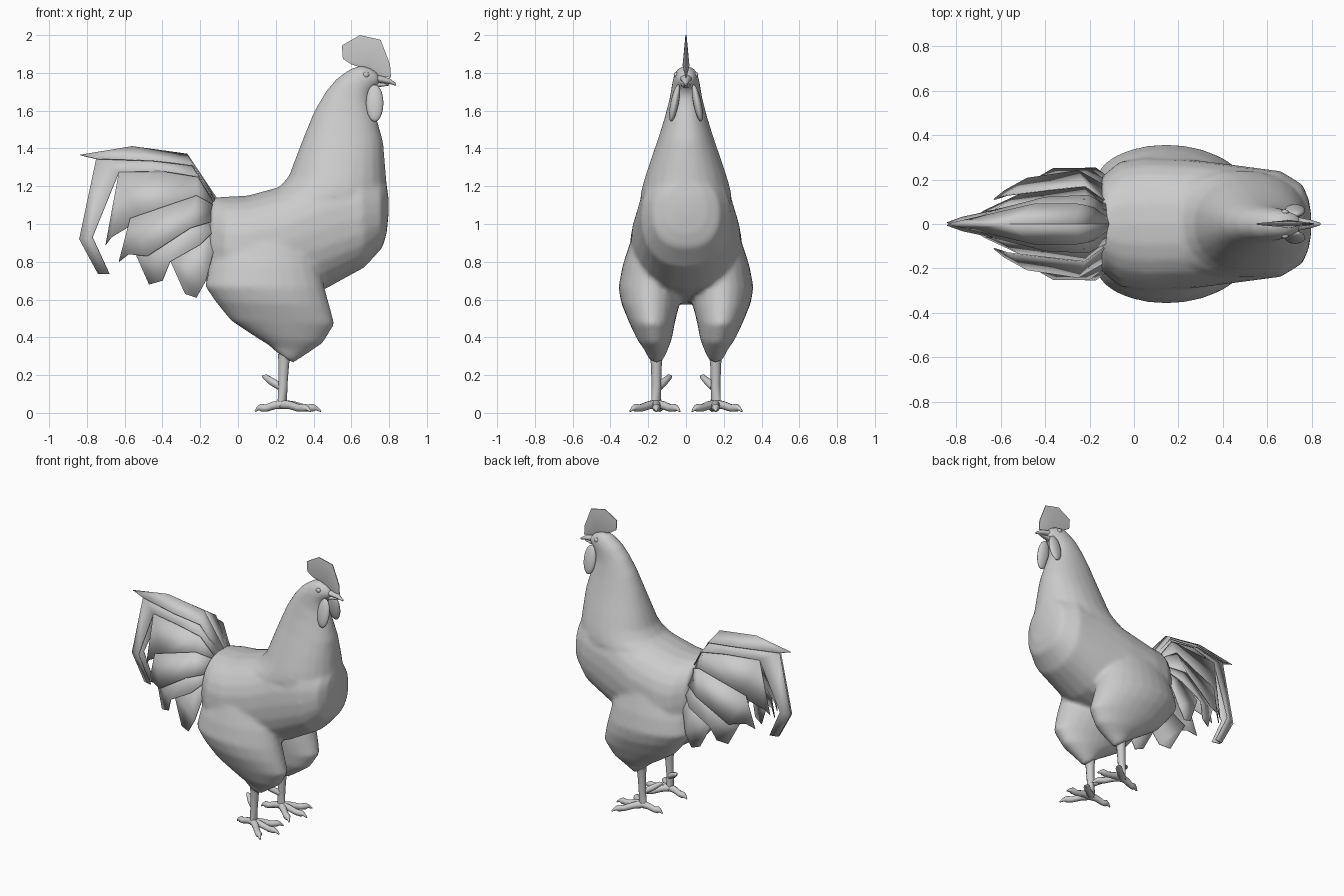
import bpy, bmesh, math
from mathutils import Vector


def make(name, verts, faces, mirror=False, thick=0, angle=50):
    me = bpy.data.meshes.new(name)
    bm = bmesh.new()
    vs = [bm.verts.new(v) for v in verts]
    for f in faces:
        bm.faces.new([vs[i] for i in f])
    bmesh.ops.recalc_face_normals(bm, faces=bm.faces)
    bm.to_mesh(me)
    bm.free()
    ob = bpy.data.objects.new(name, me)
    bpy.context.collection.objects.link(ob)
    bpy.ops.object.select_all(action='DESELECT')
    ob.select_set(True)
    bpy.context.view_layer.objects.active = ob
    bpy.ops.object.shade_smooth_by_angle(angle=math.radians(angle))
    if thick:
        m = ob.modifiers.new("Solidify", 'SOLIDIFY')
        m.thickness = thick
        m.offset = 0
    if mirror:
        m = ob.modifiers.new("Mirror", 'MIRROR')
        m.use_axis = (False, True, False)
        m.use_mirror_merge = False
    return ob


def skin(name, rings, **kw):
    n = len(rings[0])
    faces = [list(range(n)), list(range((len(rings) - 1) * n, len(rings) * n))]
    for r in range(len(rings) - 1):
        for i in range(n):
            j = (i + 1) % n
            faces.append([r * n + i, r * n + j, r * n + n + j, r * n + n + i])
    return make(name, [p for r in rings for p in r], faces, **kw)


def loft(name, rows, n=24, power=2.0, **kw):
    """rows: (x1, z1, x2, z2, half width[, centre y]); ring spans both points."""
    def sp(v):
        return math.copysign(abs(v) ** (2 / power), v)
    rings = []
    for row in rows:
        x1, z1, x2, z2, w = row[:5]
        cy = row[5] if len(row) > 5 else 0
        a, b = Vector((x1, cy, z1)), Vector((x2, cy, z2))
        rings.append([(a + b) / 2 + (a - b) / 2 * sp(math.cos(t)) + Vector((0, w * sp(math.sin(t)), 0))
                      for t in (2 * math.pi * i / n for i in range(n))])
    return skin(name, rings, **kw)


def tube(name, pts, n=10, **kw):
    """pts: (x, y, z, radius)"""
    P = [Vector(p[:3]) for p in pts]
    rings = []
    for i, p in enumerate(P):
        d = P[min(i + 1, len(P) - 1)] - P[max(i - 1, 0)]
        q = d.to_track_quat('Z', 'Y')
        rings.append([p + q @ Vector((math.cos(t), math.sin(t), 0)) * pts[i][3]
                      for t in (2 * math.pi * k / n for k in range(n))])
    return skin(name, rings, mirror=True, **kw)


def feather(name, a, b):
    """Strip between two edge polylines, mirrored to the other side."""
    n = len(a)
    make(name, a + b, [[i, i + 1, n + i + 1, n + i] for i in range(n - 1)],
         mirror=True, thick=0.006, angle=30)


def ball(name, loc, size, rot=0):
    bm = bmesh.new()
    bmesh.ops.create_uvsphere(bm, u_segments=16, v_segments=10, radius=1)
    c, s = math.cos(rot), math.sin(rot)
    verts = []
    for v in bm.verts:
        x, y, z = (v.co[i] * size[i] for i in range(3))
        verts.append((x + loc[0], c * y - s * z + loc[1], s * y + c * z + loc[2]))
    faces = [[v.index for v in f.verts] for f in bm.faces]
    bm.free()
    make(name, verts, faces, mirror=True)


# Body, neck with head, and thighs, fused into one smooth skin
body = loft("body", [
    (.797, 1.14, .797, 1.05, .04), (.785, 1.22, .787, .95, .11), (.75, 1.25, .765, .875, .178),
    (.65, 1.30, .67, .77, .238), (.45, 1.30, .46, .655, .265), (.27, 1.21, .25, .60, .29),
    (.05, 1.15, .05, .57, .30), (-.06, 1.145, -.07, .58, .28), (-.135, 1.14, -.16, .66, .21),
    (-.155, 1.05, -.185, .76, .1)], power=2.3)
thighs = loft("thighs", [
    (0, 1.02, .30, 1.02, .04, .19), (-.09, .90, .38, .90, .115, .182), (-.15, .78, .43, .78, .152, .184),
    (-.175, .67, .46, .66, .168, .19), (-.12, .59, .485, .57, .155, .188), (-.04, .49, .512, .47, .122, .18),
    (.08, .41, .45, .37, .092, .167), (.16, .36, .365, .312, .062, .158), (.20, .325, .29, .262, .042, .157)],
    mirror=True)
bpy.ops.object.modifier_apply(modifier="Mirror")
neck = loft("neck", [
    (.155, 1.165, .797, 1.12, .243), (.225, 1.20, .79, 1.18, .234), (.27, 1.255, .785, 1.24, .217),
    (.305, 1.35, .777, 1.34, .185), (.355, 1.48, .768, 1.44, .145), (.405, 1.60, .738, 1.545, .11),
    (.465, 1.703, .708, 1.63, .086), (.525, 1.773, .702, 1.68, .076), (.595, 1.822, .717, 1.715, .068),
    (.65, 1.84, .733, 1.728, .057), (.705, 1.825, .75, 1.738, .042), (.74, 1.80, .755, 1.75, .026)],
    power=2.15)
for ob in (thighs, body):
    ob.select_set(True)
bpy.context.view_layer.objects.active = body
bpy.ops.object.join()
m = body.modifiers.new("Fuse", 'REMESH')
m.mode = 'VOXEL'
m.voxel_size = .014
m.use_smooth_shade = True
m = body.modifiers.new("Blend", 'SMOOTH')
m.factor = .5
m.iterations = 8

# Beak
loft("upper_beak", [(.70, 1.798, .705, 1.75, .038), (.75, 1.787, .75, 1.748, .028),
                    (.80, 1.772, .80, 1.742, .018), (.838, 1.745, .836, 1.732, .005)], n=12)
loft("lower_beak", [(.70, 1.75, .705, 1.718, .03), (.75, 1.748, .75, 1.725, .02),
                    (.80, 1.742, .80, 1.733, .008)], n=12)

# Comb: thin blade swollen near its base
rim = [(.66, 1.825), (.60, 1.845), (.555, 1.875), (.55, 1.945), (.645, 2.0), (.755, 1.975),
       (.805, 1.845), (.81, 1.775), (.74, 1.785)]
k = len(rim)
verts = [(x, s * .003, z) for s in (1, -1) for x, z in rim]
verts += [(.70, .018, 1.84), (.70, -.018, 1.84)]
faces = []
for i in range(k):
    j = (i + 1) % k
    faces += [[i, j, 2 * k], [k + i, k + j, 2 * k + 1], [i, j, k + j, k + i]]
make("comb", verts, faces)

# Eyes and wattles
ball("eyes", (.678, .053, 1.79), (.017, .012, .015))
ball("wattles", (.724, .060, 1.64), (.046, .022, .1), rot=.2)

# Shanks, spurs and toes
tube("shanks", [(.245, .157, .31, .036), (.243, .157, .26, .029), (.238, .157, .15, .025),
                (.235, .157, .07, .026), (.235, .157, .03, .028)])
tube("spurs", [(.23, .145, .135, .02), (.18, .115, .165, .02), (.145, .088, .19, .015), (.128, .078, .195, .004)])


def toe(name, dx, dy):
    tube(name, [(.235 + dx * f, .157 + dy * f, z, r) for f, z, r in
                ((0, .045, .026), (.3, .04, .022), (.6, .025, .02), (.78, .027, .022),
                 (.88, .024, .012), (1, .008, .004))])


toe("middle_toe", .205, .0)
toe("outer_toe", .15, .14)
toe("inner_toe", .15, -.125)
toe("back_toe", -.145, -.02)

# Long tail feathers
feather("tail_top",
        [(-.11, 0, 1.13), (-.27, 0, 1.37), (-.56, 0, 1.41), (-.835, 0, 1.365)],
        [(-.11, .05, 1.1), (-.24, .09, 1.31), (-.45, .09, 1.335), (-.75, .02, 1.345)])
feather("tail_sickle",
        [(-.11, .01, 1.12), (-.26, .04, 1.33), (-.52, .04, 1.355), (-.75, .005, 1.345),
         (-.84, .005, .92), (-.74, .005, .735)],
        [(-.11, .08, 1.09), (-.21, .13, 1.25), (-.40, .12, 1.28), (-.63, .06, 1.275),
         (-.77, .03, .93), (-.68, .02, .735)])
feather("tail_inner_sickle",
        [(-.11, .05, 1.11), (-.22, .11, 1.27), (-.63, .06, 1.275), (-.70, .04, .89)],
        [(-.11, .10, 1.06), (-.22, .165, 1.12), (-.52, .13, 1.02), (-.67, .06, .93)])

# Side tail feathers fanning downward
feather("tail_side_upper",
        [(-.11, .09, 1.09), (-.22, .17, 1.15), (-.57, .13, 1.03), (-.63, .11, .80)],
        [(-.11, .16, 1.02), (-.25, .24, .98), (-.48, .205, .83), (-.58, .15, .84)])
feather("tail_side_middle",
        [(-.11, .10, 1.07), (-.28, .17, 1.05), (-.55, .14, .86), (-.47, .19, .68)],
        [(-.11, .18, .98), (-.20, .25, .89), (-.36, .25, .80), (-.40, .22, .70)])
feather("tail_side_lower",
        [(-.11, .13, 1.05), (-.22, .185, .98), (-.37, .20, .83), (-.28, .24, .63)],
        [(-.11, .19, .95), (-.13, .22, .85), (-.17, .25, .70), (-.22, .25, .61)])
